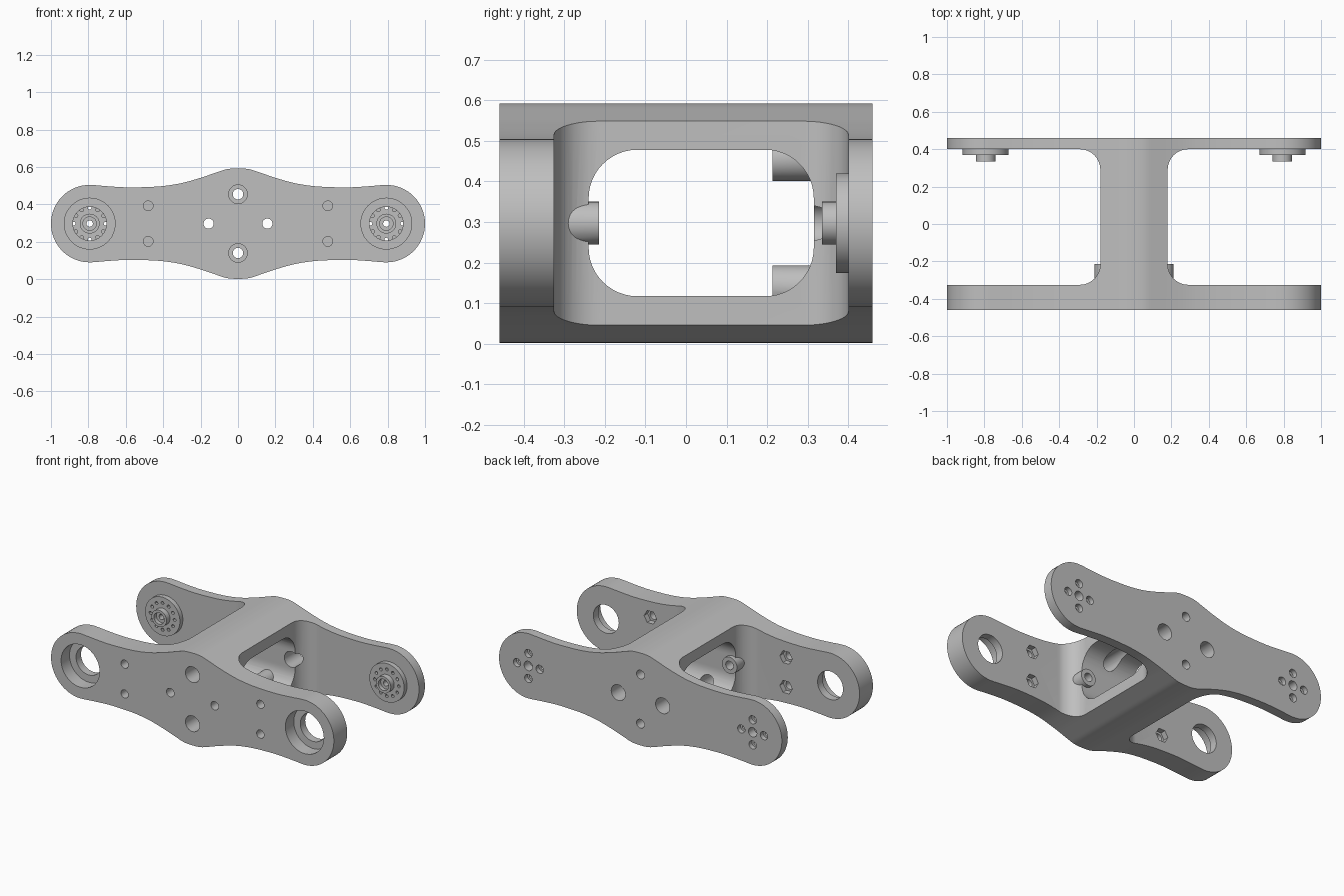
import bpy, bmesh
from math import sin, cos, pi, radians

cube = bpy.data.objects.get("Cube")
if cube:
    bpy.data.objects.remove(cube, do_unlink=True)

ZC = 0.297      # height of the centre line
XE = 0.793      # joint centre at each arm end
RE = 0.207      # radius of the arm ends

grey = bpy.data.materials.new("satin_grey")
grey.use_nodes = True
grey.diffuse_color = (0.52, 0.52, 0.52, 1)
grey.node_tree.nodes["Principled BSDF"].inputs["Base Color"].default_value = (0.52, 0.52, 0.52, 1)


def prism(name, pts, axis, a, b):
    """Extrude a 2D outline along an axis from a to b."""
    place = {"x": lambda p, t: (t, p[0], p[1]),
             "y": lambda p, t: (p[0], t, p[1]),
             "z": lambda p, t: (p[0], p[1], t)}[axis]
    bm = bmesh.new()
    low = [bm.verts.new(place(p, a)) for p in pts]
    high = [bm.verts.new(place(p, b)) for p in pts]
    bm.faces.new(low)
    bm.faces.new(high)
    n = len(pts)
    for i in range(n):
        j = (i + 1) % n
        bm.faces.new((low[i], low[j], high[j], high[i]))
    bmesh.ops.recalc_face_normals(bm, faces=bm.faces)
    mesh = bpy.data.meshes.new(name)
    bm.to_mesh(mesh)
    bm.free()
    mesh.materials.append(grey)
    ob = bpy.data.objects.new(name, mesh)
    bpy.context.collection.objects.link(ob)
    return ob


def arc(cx, cy, r, start, end, n):
    return [(cx + r * cos(radians(start + (end - start) * i / n)),
             cy + r * sin(radians(start + (end - start) * i / n))) for i in range(n + 1)]


def rod(name, x, z, r, a, b, n=32):
    """Cylinder along y."""
    return prism(name, arc(x, z, r, 0, 360, n)[:-1], "y", a, b)


def rounded_rect(x0, x1, y0, y1, r):
    return (arc(x1 - r, y1 - r, r, 0, 90, 12) + arc(x0 + r, y1 - r, r, 90, 180, 12)
            + arc(x0 + r, y0 + r, r, 180, 270, 12) + arc(x1 - r, y0 + r, r, 270, 360, 12))


def combine(ob, tool, op="DIFFERENCE"):
    """Boolean a tool into an object, then discard the tool."""
    mod = ob.modifiers.new("shape", "BOOLEAN")
    mod.operation, mod.object, mod.solver = op, tool, "EXACT"
    dg = bpy.context.evaluated_depsgraph_get()
    mesh = bpy.data.meshes.new_from_object(ob.evaluated_get(dg))
    ob.modifiers.clear()
    ob.data = mesh
    bpy.data.objects.remove(tool, do_unlink=True)


def spline(ctrl, steps=5):
    """Smooth curve through control points."""
    out = []
    for i in range(1, len(ctrl) - 2):
        p0, p1, p2, p3 = ctrl[i - 1:i + 3]
        for s in range(steps):
            t = s / steps
            out.append(tuple(0.5 * (2 * b + (c - a) * t + (2 * a - 5 * b + 4 * c - d) * t * t
                                    + (3 * b - a - 3 * c + d) * t ** 3)
                             for a, b, c, d in zip(p0, p1, p2, p3)))
    return out


# Side outline: one quarter, mirrored twice
quarter = spline([(-0.06, 0.291), (0, 0.295), (0.06, 0.291), (0.12, 0.272), (0.2, 0.245),
                  (0.3, 0.217), (0.4, 0.201), (0.5, 0.195), (0.6, 0.194), (0.7, 0.2),
                  (XE, RE), (0.86, 0.2)])
quarter += arc(XE, 0, RE, 90, 0, 16)
right = quarter + [(x, -z) for x, z in quarter[-2::-1]]
outline = [(x, z + ZC) for x, z in right + [(-x, z) for x, z in right[-2:0:-1]]]

# Frame: two plates joined by a hollow web with filleted corners
frame = prism("arm_frame", outline, "y", -0.46, 0.46)
for s in (-1, 1):
    lo, hi = sorted((s * 0.18, s * 1.5))
    combine(frame, prism("pocket", rounded_rect(lo, hi, -0.325, 0.4, 0.11), "z", -0.5, 1))
combine(frame, prism("window", rounded_rect(-0.24, 0.315, 0.117, 0.478, 0.12), "x", -0.6, 0.6))

# Screw bosses
for s in (-1, 1):
    combine(frame, rod("boss", s * 0.157, ZC, 0.053, -0.4, -0.215), "UNION")
    combine(frame, rod("boss", 0, ZC + s * 0.157, 0.053, 0.213, 0.43), "UNION")

# Holes in both plates
for s in (-1, 1):
    combine(frame, rod("access", s * 0.157, ZC, 0.05, -0.21, 0.6))
    combine(frame, rod("access", 0, ZC + s * 0.157, 0.05, -0.6, 0.208))
    combine(frame, rod("screw", s * 0.157, ZC, 0.027, -0.6, 0))
    combine(frame, rod("screw", 0, ZC + s * 0.157, 0.028, 0, 0.6))
    # Bearing seat in the front plate
    combine(frame, rod("seat", s * XE, ZC, 0.136, -0.6, -0.375, 48))
    combine(frame, rod("bore", s * XE, ZC, 0.09, -0.6, -0.2, 48))
    # Nut pockets in the front plate
    for t in (-1, 1):
        combine(frame, rod("bolt", s * 0.48, ZC + t * 0.095, 0.026, -0.6, -0.2, 24))
        combine(frame, rod("nut", s * 0.48, ZC + t * 0.095, 0.044, -0.36, -0.2, 6))
    # Counterbored pattern in the back plate
    combine(frame, rod("centre", s * XE, ZC, 0.03, 0.3, 0.6, 24))
    for k in range(4):
        x, z = s * XE + 0.08 * cos(k * pi / 2), ZC + 0.08 * sin(k * pi / 2)
        combine(frame, rod("sink", x, z, 0.026, 0.43, 0.6, 24))
        combine(frame, rod("drill", x, z, 0.013, 0.3, 0.6, 16))

# Drive horns on the inside of the back plate
parts = [frame]
for s, side in ((1, "left"), (-1, "right")):
    horn = rod("drive_horn_" + side, s * XE, ZC, 0.123, 0.37, 0.402, 48)
    combine(horn, rod("hub", s * XE, ZC, 0.053, 0.335, 0.385), "UNION")
    combine(horn, rod("recess", s * XE, ZC, 0.036, 0.3, 0.36))
    combine(horn, rod("shaft", s * XE, ZC, 0.017, 0.2, 0.5, 24))
    for k in range(12):
        a = k * pi / 6
        combine(horn, rod("drill", s * XE + 0.085 * cos(a), ZC + 0.085 * sin(a),
                          0.01, 0.3, 0.5, 12))
    parts.append(horn)

# Smooth shading with crisp edges
bpy.ops.object.select_all(action="DESELECT")
for ob in parts:
    ob.select_set(True)
bpy.context.view_layer.objects.active = frame
bpy.ops.object.shade_smooth_by_angle(angle=radians(30))
